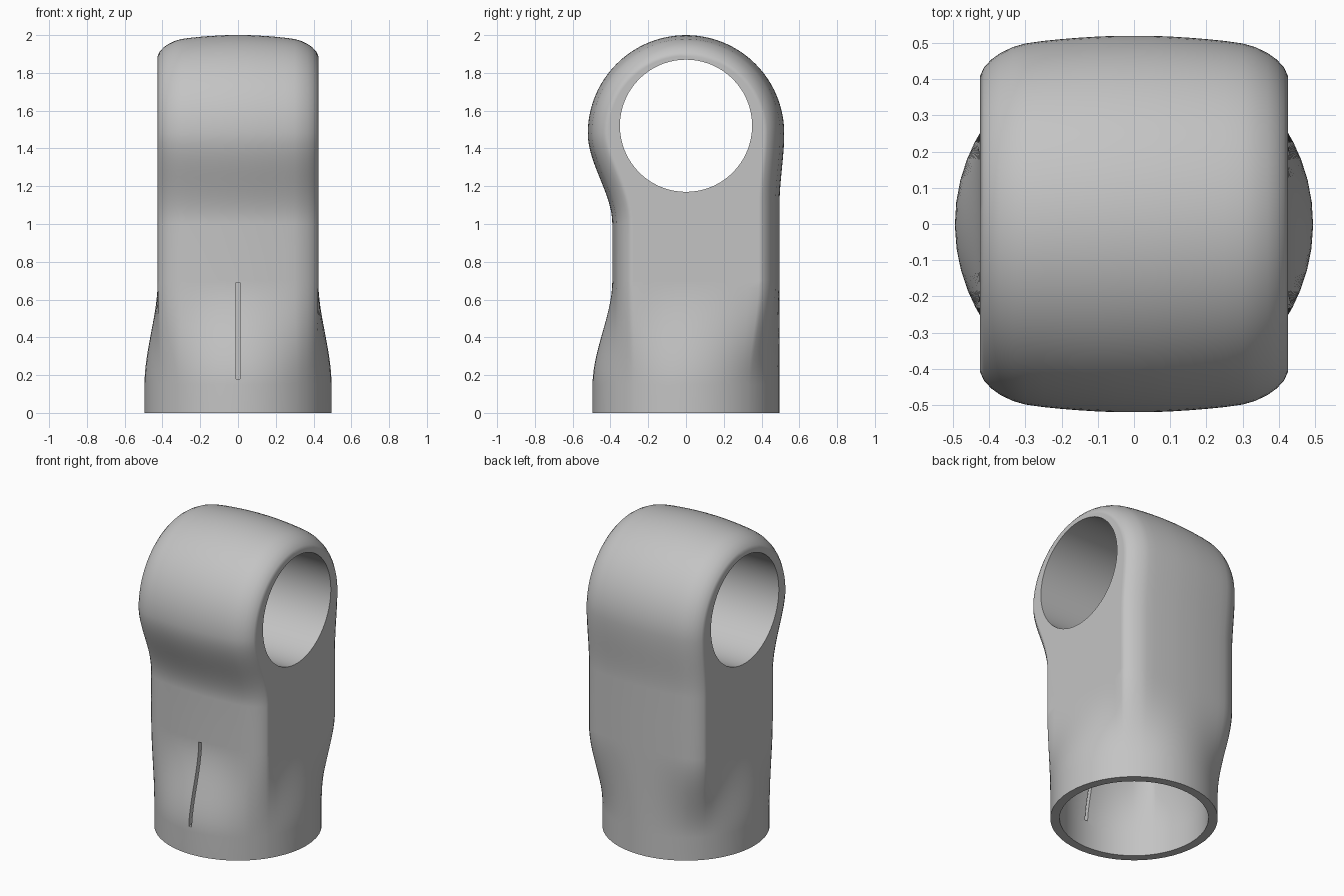
import bpy, bmesh
from math import sin, cos, pi, hypot
from mathutils import Vector

if "Cube" in bpy.data.objects:
    bpy.data.objects.remove(bpy.data.objects["Cube"])

R = 0.495          # socket radius
HEAD = 0.52        # head radius
HEAD_Z = 1.48      # head centre height
NECK = 0.7         # height where the round socket has become a block
FRONT, BACK = -0.39, 0.495

# Crown across the width: distance from the middle, and drop below the outline
half = [(0.05, 0), (0.1, .002), (0.15, .005), (0.2, .009), (0.25, .014), (0.3, .021),
        (0.335, .031), (0.37, .048), (0.395, .066), (0.415, .088), (0.425, .11)]
crown = [(-x, d) for x, d in reversed(half)] + [(0, 0)] + half
N = len(crown)
SIDE = 12


def smooth(a, b, v):
    t = min(max((v - a) / (b - a), 0), 1)
    return t * t * (3 - 2 * t)


def ring(z, scale=1.0):
    """Horizontal section: circle at the bottom, crowned block at the neck."""
    edge = crown[-1]
    y0, y1 = FRONT + edge[1], BACK - edge[1]
    side = [y0 + (y1 - y0) * i / SIDE for i in range(1, SIDE)]
    pts = [(x, FRONT + d) for x, d in crown]
    pts += [(edge[0], y) for y in side]
    pts += [(x, BACK - d) for x, d in reversed(crown)]
    pts += [(-edge[0], y) for y in reversed(side)]
    t = smooth(0.15, NECK, z)
    out = []
    for x, y in pts:
        k = R / hypot(x, y)
        out.append(Vector((scale * x * (k + (1 - k) * t), scale * y * (k + (1 - k) * t), z)))
    return out


def skin(bm, rows, closed):
    """Quads between neighbouring rows of vertices."""
    for a, b in zip(rows, rows[1:]):
        n = len(a)
        for i in range(n if closed else n - 1):
            j = (i + 1) % n
            bm.faces.new((a[i], a[j], b[j], b[i]))


def finish(bm, name):
    bmesh.ops.recalc_face_normals(bm, faces=bm.faces)
    mesh = bpy.data.meshes.new(name)
    bm.to_mesh(mesh)
    bm.free()
    obj = bpy.data.objects.new(name, mesh)
    bpy.context.collection.objects.link(obj)
    return obj


# Socket: round foot blending into the block
bm = bmesh.new()
levels = [0, 0.15] + [0.15 + (NECK - 0.15) * i / 14 for i in range(1, 15)]
rings = [[bm.verts.new(p) for p in ring(z)] for z in levels]
skin(bm, rings, True)
bm.faces.new(rings[0])
top = rings[-1]

# Head: side outline going up the front, over the top and down the back
path = [(FRONT, NECK), (FRONT, 0.85)]
for i in range(17):
    z = 1.0 + (HEAD_Z - 1.0) * i / 16
    path.append((FRONT - (HEAD + FRONT) * smooth(1.0, HEAD_Z, z), z))
for i in range(1, 48):
    a = pi - pi * i / 48
    path.append((HEAD * cos(a), HEAD_Z + HEAD * sin(a)))
for i in range(11):
    z = HEAD_Z - (HEAD_Z - 1.1) * i / 10
    path.append((BACK + (HEAD - BACK) * smooth(1.1, HEAD_Z, z), z))
path += [(BACK, 0.9), (BACK, NECK)]

rows = [top[:N]]
for before, here, after in zip(path, path[1:], path[2:]):
    along = Vector((after[0] - before[0], after[1] - before[1])).normalized()
    inward = Vector((along.y, -along.x))
    rows.append([bm.verts.new((x, here[0] + inward.x * d, here[1] + inward.y * d))
                 for x, d in crown])
back = top[N + SIDE - 1:2 * N + SIDE - 1]
rows.append(back[::-1])
skin(bm, rows, False)

# Flat cheeks of the head
right_side = top[N:N + SIDE - 1]
left_side = top[2 * N + SIDE - 1:]
bm.faces.new([r[-1] for r in rows] + right_side[::-1])
bm.faces.new([r[0] for r in rows] + left_side)
body = finish(bm, "socket_and_head")

# Cutter for the hollow inside the socket
bm = bmesh.new()
hollow = [[bm.verts.new(p) for p in ring(z, 0.889)] for z in [-0.1] + levels[1:] + [1.05]]
skin(bm, hollow, True)
bm.faces.new(hollow[0])
bm.faces.new(hollow[-1])
cutters = [finish(bm, "hollow_cutter")]

# Cutter for the cross bore
bpy.ops.mesh.primitive_cylinder_add(vertices=72, radius=0.35, depth=2,
                                    location=(0, 0, 1.52), rotation=(0, pi / 2, 0))
cutters.append(bpy.context.object)

# Cutter for the narrow front slot
bpy.ops.mesh.primitive_cube_add(size=1, location=(0, -0.4, 0.435))
bpy.context.object.scale = (0.02, 0.5, 0.51)
cutters.append(bpy.context.object)

bpy.ops.object.select_all(action='DESELECT')
body.select_set(True)
bpy.context.view_layer.objects.active = body
for cutter in cutters:
    cutter.hide_render = True
    mod = body.modifiers.new("cut", 'BOOLEAN')
    mod.operation = 'DIFFERENCE'
    mod.solver = 'EXACT'
    mod.object = cutter
    bpy.ops.object.modifier_apply(modifier=mod.name)
    bpy.data.objects.remove(cutter)

# Plain grey finish
grey = bpy.data.materials.new("plain_grey")
grey.use_nodes = True
grey.diffuse_color = (0.55, 0.55, 0.55, 1)
grey.node_tree.nodes["Principled BSDF"].inputs["Base Color"].default_value = (0.55, 0.55, 0.55, 1)
body.data.materials.clear()
body.data.materials.append(grey)
for face in body.data.polygons:
    face.material_index = 0

bpy.ops.object.shade_smooth_by_angle(angle=0.6)
normals = body.modifiers.new("even_shading", 'WEIGHTED_NORMAL')
normals.keep_sharp = True
